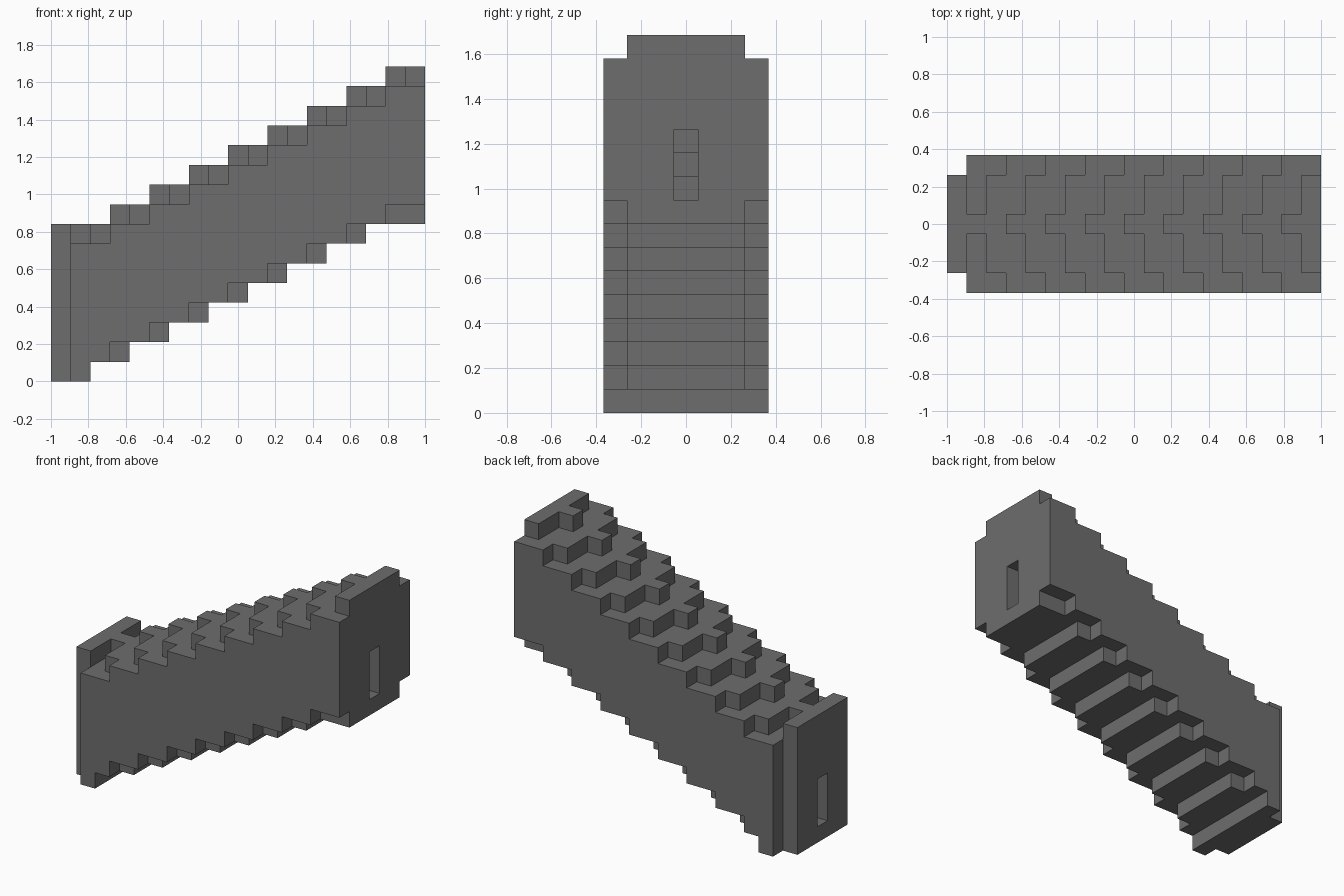
import bpy, bmesh, math
from mathutils import Vector

cube = bpy.data.objects.get("Cube")
if cube:
    bpy.data.objects.remove(cube, do_unlink=True)

LENGTH, HALF = 19, 3          # size in blocks along x, blocks each side of the middle
U = 2 / LENGTH                # one block
LAST = LENGTH - 1

mat = bpy.data.materials.new("dark_grey")
mat.use_nodes = True
grey = (0.155, 0.155, 0.155, 1)
mat.diffuse_color = grey
mat.node_tree.nodes["Principled BSDF"].inputs["Base Color"].default_value = grey


def top(i, j):
    """Stepped upper side: the middle and the edges step one block sooner."""
    if i == 0:
        return 8
    if j == 0:
        return 8 + (i - 1) // 2
    if abs(j) == HALF:
        return 7 + (i - 1) // 2
    return 7 + i // 2


def bottom(i, j):
    """Stepped underside: the edges rise one block sooner."""
    if abs(j) == HALF:
        return 0 if i == 1 else (i + 1) // 2
    return min(i // 2, 8)


def solid(i, j, k):
    if not 0 <= i <= LAST or abs(j) > HALF:
        return False
    if i == 0 and abs(j) == HALF:         # narrow plate at the low end
        return False
    if j == 0:                            # sloping slot through the middle
        floor = bottom(i, j) + 1
        if floor <= k < floor + 3:
            return False
    return bottom(i, j) <= k < top(i, j)


# Outer skin: one square wherever a block meets open space
bm = bmesh.new()
axes = [Vector(a) for a in ((1, 0, 0), (0, 1, 0), (0, 0, 1))]
for i in range(LENGTH):
    for j in range(-HALF, HALF + 1):
        for k in range(bottom(i, j), top(i, j)):
            if not solid(i, j, k):
                continue
            centre = Vector((i - LAST / 2, j, k + 0.5))
            for a in range(3):
                for sign in (1, -1):
                    n = axes[a] * sign
                    if solid(i + int(n.x), j + int(n.y), k + int(n.z)):
                        continue
                    s, t = axes[(a + 1) % 3] / 2, axes[(a + 2) % 3] / 2 * sign
                    mid = centre + n / 2
                    bm.faces.new([bm.verts.new((mid + c) * U)
                                  for c in (-s - t, s - t, s + t, t - s)])

# Weld and merge flat areas into large clean faces
bmesh.ops.remove_doubles(bm, verts=bm.verts, dist=U / 100)
bmesh.ops.dissolve_limit(bm, angle_limit=math.radians(1),
                         verts=bm.verts, edges=bm.edges)

mesh = bpy.data.meshes.new("sloped_stepped_beam")
bm.to_mesh(mesh)
bm.free()
mesh.materials.append(mat)
beam = bpy.data.objects.new("sloped_stepped_beam", mesh)
bpy.context.collection.objects.link(beam)
